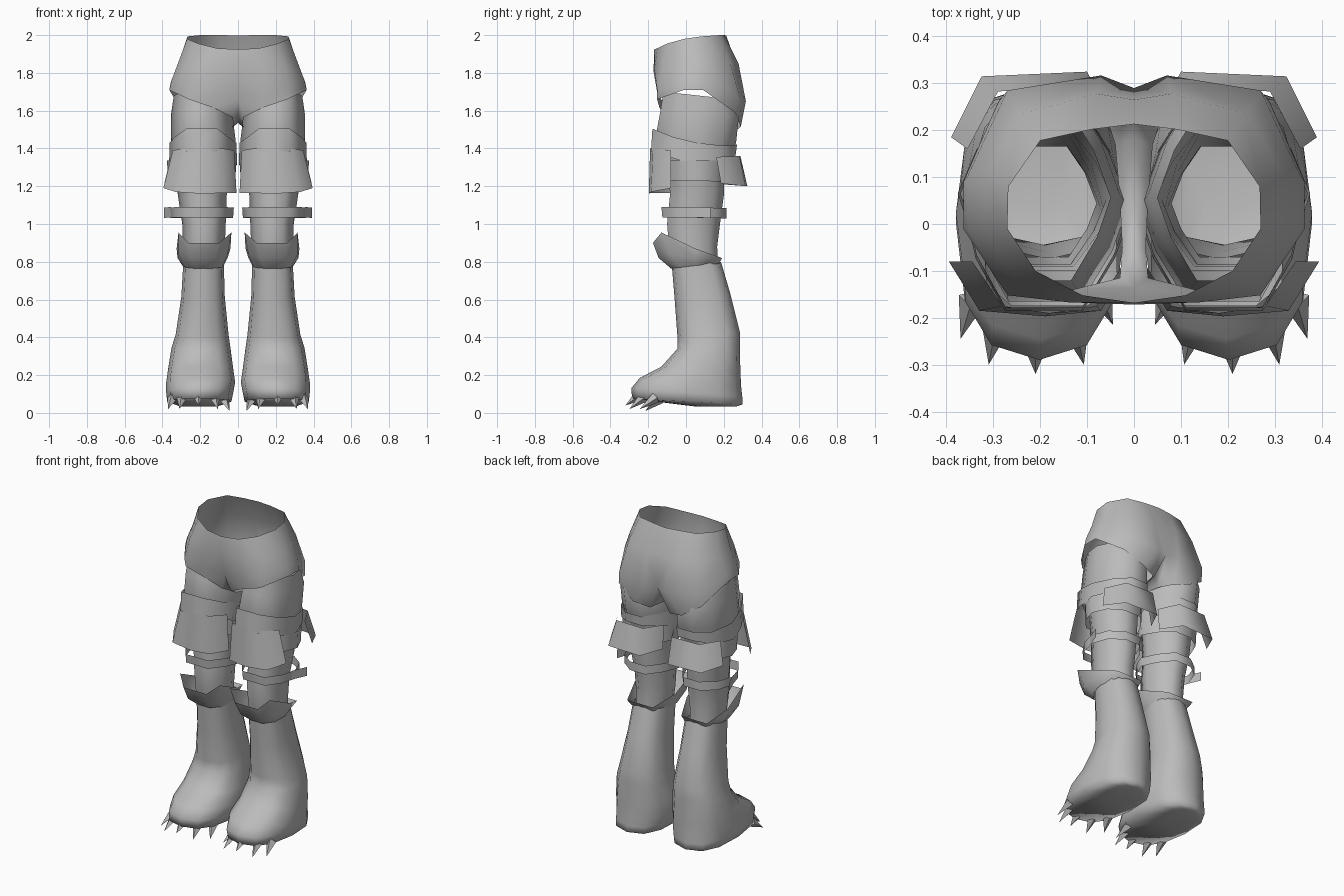
import bpy, bmesh, math
from mathutils import Vector

grey = bpy.data.materials.new("mid grey")
grey.diffuse_color = (0.5, 0.5, 0.5, 1)


def finish(name, bm, axis=(0.19, 0.04), angle=50):
    """Face the surface away from the leg axis, then mirror it to the other side."""
    bmesh.ops.recalc_face_normals(bm, faces=bm.faces)
    s = sum((f.normal.xy.dot(f.calc_center_median().xy - Vector(axis))) * f.calc_area() for f in bm.faces)
    if s < 0:
        bmesh.ops.reverse_faces(bm, faces=bm.faces)
    me = bpy.data.meshes.new(name)
    bm.to_mesh(me)
    bm.free()
    me.materials.append(grey)
    ob = bpy.data.objects.new(name, me)
    bpy.context.collection.objects.link(ob)
    ob.modifiers.new("mirror", 'MIRROR').use_clip = True
    bpy.ops.object.select_all(action='DESELECT')
    ob.select_set(True)
    bpy.context.view_layer.objects.active = ob
    bpy.ops.object.shade_smooth_by_angle(angle=math.radians(angle))
    return ob


def bridge(bm, a, b, closed=True):
    n = len(a)
    for i in range(n if closed else n - 1):
        j = (i + 1) % n
        bm.faces.new((a[i], a[j], b[j], b[i]))


def loft(name, rows, closed=True, cap=False, angle=50):
    bm = bmesh.new()
    vr = [[bm.verts.new(p) for p in r] for r in rows]
    for a, b in zip(vr, vr[1:]):
        bridge(bm, a, b, closed)
    if cap:
        bm.faces.new(vr[-1])
    return finish(name, bm, angle=angle)


def spow(v, e):
    return math.copysign(abs(v) ** e, v)


def place(unit, x0, x1, y0, y1, zf, zb):
    """Scale a unit outline into a box, with its height running from zf in front to zb behind."""
    return [((x0 + x1) / 2 + u * (x1 - x0) / 2, (y0 + y1) / 2 + v * (y1 - y0) / 2,
             (zf + zb) / 2 + v * (zb - zf) / 2) for u, v in unit]


def rounded(n, e=0.8):
    angles = [2 * math.pi * i / n - math.pi / 2 for i in range(n)]
    return [(spow(math.cos(a), e), spow(math.sin(a), e)) for a in angles]


# Angular leg outline: flat front, pointed sides, blunt back
LEG = [(-0.42, -1), (0.5, -1), (0.85, -0.5), (1, 0.05), (0.78, 0.65), (0.3, 1), (-0.35, 1), (-0.75, 0.5),
       (-1, -0.05), (-0.8, -0.5)]
ROUND = rounded(12)

# Shorts: half rings down to the hips, then a leg loop closed by the crotch line
waist = [(0, -0.168, 1.925), (0.11, -0.152, 1.93), (0.21, -0.10, 1.955), (0.27, -0.01, 1.98),
         (0.268, 0.08, 1.993), (0.20, 0.178, 2.0), (0.09, 0.202, 2.0), (0, 0.213, 1.998)]
middle = [(0, -0.172, 1.81), (0.14, -0.167, 1.815), (0.25, -0.125, 1.83), (0.318, 0.0, 1.85),
          (0.315, 0.11, 1.85), (0.24, 0.235, 1.85), (0.08, 0.278, 1.85), (0, 0.265, 1.85)]
hips = [(0, -0.135, 1.665), (0.13, -0.15, 1.68), (0.27, -0.152, 1.71), (0.352, -0.01, 1.76),
        (0.356, 0.10, 1.75), (0.27, 0.285, 1.67), (0.07, 0.317, 1.65), (0, 0.29, 1.65)]
crotch = [(0, 0.18, 1.56), (0, 0.05, 1.535), (0, -0.06, 1.56)]
hem = [(0.03, -0.115, 1.565), (0.13, -0.14, 1.615), (0.26, -0.153, 1.66), (0.364, -0.01, 1.71),
       (0.364, 0.09, 1.71), (0.29, 0.26, 1.59), (0.17, 0.29, 1.515), (0.07, 0.26, 1.49),
       (0.04, 0.17, 1.50), (0.03, 0.05, 1.51), (0.025, -0.05, 1.53)]
bm = bmesh.new()
rows = [[bm.verts.new(p) for p in r] for r in (waist, middle, hips)]
for a, b in zip(rows, rows[1:]):
    bridge(bm, a, b, False)
bridge(bm, rows[-1] + [bm.verts.new(p) for p in crotch], [bm.verts.new(p) for p in hem])
finish("shorts", bm, axis=(0.1, 0.04), angle=80)

# Legs inside the shorts and armour
loft("thigh", [place(LEG, *r) for r in (
    (0.05, 0.34, -0.12, 0.25, 1.70, 1.66), (0.03, 0.354, -0.135, 0.28, 1.60, 1.57),
    (0.012, 0.354, -0.165, 0.265, 1.44, 1.43), (0.045, 0.335, -0.09, 0.205, 1.30, 1.30),
    (0.06, 0.318, -0.085, 0.20, 1.15, 1.15), (0.065, 0.295, -0.10, 0.18, 1.0, 1.0),
    (0.07, 0.292, -0.09, 0.165, 0.88, 0.88), (0.08, 0.285, -0.07, 0.17, 0.76, 0.76))], angle=70)

# Thigh band, raised in front and dipped at the sides
top = [1.505, 1.505, 1.46, 1.43, 1.415, 1.42, 1.42, 1.42, 1.43, 1.455]
drop = [1.385, 1.385, 1.35, 1.31, 1.335, 1.36, 1.36, 1.335, 1.31, 1.35]
loft("thigh_band", [
    [(x, y, h) for (x, y, _), h in zip(place(LEG, x0, x1, y0, y1, 0, 0), hs)]
    for hs, x0, x1, y0, y1 in ((top, 0.008, 0.362, -0.178, 0.27), (drop, 0.005, 0.365, -0.185, 0.262))], angle=75)

# Flared front and back skirt plates
loft("front_plate", [
    [(0.345, -0.08, 1.39), (0.28, -0.175, 1.40), (0.18, -0.19, 1.40), (0.08, -0.175, 1.40), (0.02, -0.08, 1.39)],
    [(0.395, -0.08, 1.19), (0.33, -0.185, 1.17), (0.19, -0.197, 1.16), (0.07, -0.185, 1.165), (0.008, -0.08, 1.165)]],
    closed=False, angle=75)
loft("back_plate", [
    [(0.355, 0.16, 1.355), (0.29, 0.283, 1.36), (0.10, 0.288, 1.36), (0.035, 0.17, 1.355)],
    [(0.39, 0.185, 1.215), (0.325, 0.315, 1.20), (0.10, 0.325, 1.20), (0.03, 0.19, 1.21)]],
    closed=False, angle=75)

# Straps above and below the knee
loft("upper_strap", [place(LEG, *r) for r in (
    (0.008, 0.376, -0.10, 0.215, 1.335, 1.335), (0.015, 0.37, -0.095, 0.21, 1.23, 1.225))], angle=75)
loft("knee_strap", [place(LEG, *r) for r in (
    (0.022, 0.362, -0.13, 0.215, 1.09, 1.085), (0.026, 0.36, -0.125, 0.215, 1.035, 1.03))], angle=75)
loft("strap_end", [[(0.355, 0.03, z), (0.393, 0.13, z - 0.003)]
                   for z in (1.09, 1.035)], closed=False, angle=20)

# Boot cuff with peaked front corners
loft("boot_cuff", [
    [(0.10, -0.175, 0.90), (0.26, -0.175, 0.90), (0.315, -0.13, 0.955), (0.325, 0.05, 0.87),
     (0.28, 0.19, 0.82), (0.10, 0.19, 0.82), (0.04, 0.05, 0.87), (0.035, -0.13, 0.955)],
    [(0.12, -0.145, 0.82), (0.25, -0.145, 0.82), (0.315, -0.08, 0.84), (0.32, 0.05, 0.82),
     (0.275, 0.185, 0.81), (0.105, 0.185, 0.81), (0.055, 0.05, 0.82), (0.055, -0.08, 0.84)],
    [(0.14, -0.08, 0.765), (0.23, -0.08, 0.765), (0.28, -0.03, 0.77), (0.295, 0.05, 0.78),
     (0.26, 0.175, 0.79), (0.11, 0.175, 0.79), (0.075, 0.05, 0.78), (0.085, -0.03, 0.77)]], angle=75)

# Boot flaring into a broad foot, with a small flat pad under the heel
loft("boot", [place(ROUND, *r) for r in (
    (0.075, 0.29, -0.075, 0.185, 0.78, 0.80), (0.07, 0.30, -0.06, 0.235, 0.60, 0.63),
    (0.05, 0.33, -0.045, 0.285, 0.40, 0.43), (0.04, 0.352, -0.045, 0.285, 0.34, 0.35),
    (0.025, 0.37, -0.13, 0.288, 0.245, 0.22), (0.015, 0.38, -0.245, 0.292, 0.185, 0.14),
    (0.025, 0.38, -0.29, 0.298, 0.13, 0.085), (0.035, 0.375, -0.285, 0.30, 0.075, 0.045),
    (0.11, 0.31, 0.04, 0.27, 0.035, 0.035))], cap=True, angle=85)

# Toe claws: four-sided spikes fanned around the toes
bm = bmesh.new()
for tip, base in (((0.045, -0.215, 0.01), (0.075, -0.14, 0.075)), ((0.107, -0.30, 0.02), (0.125, -0.22, 0.085)),
                  ((0.21, -0.32, 0.04), (0.21, -0.25, 0.09)), ((0.31, -0.30, 0.02), (0.295, -0.22, 0.085)),
                  ((0.37, -0.245, 0.02), (0.345, -0.16, 0.08))):
    tip, base = Vector(tip), Vector(base)
    d = (tip - base).normalized()
    side = d.cross(Vector((0, 0, 1))).normalized()
    up = side.cross(d)
    q = [bm.verts.new(base + v * 0.03) for v in (side, up, -side, -up)]
    t = bm.verts.new(tip)
    for i in range(4):
        bm.faces.new((q[i], q[(i + 1) % 4], t))
    bm.faces.new(q[::-1])
finish("toe_claws", bm, axis=(0.21, 0.0), angle=30)
